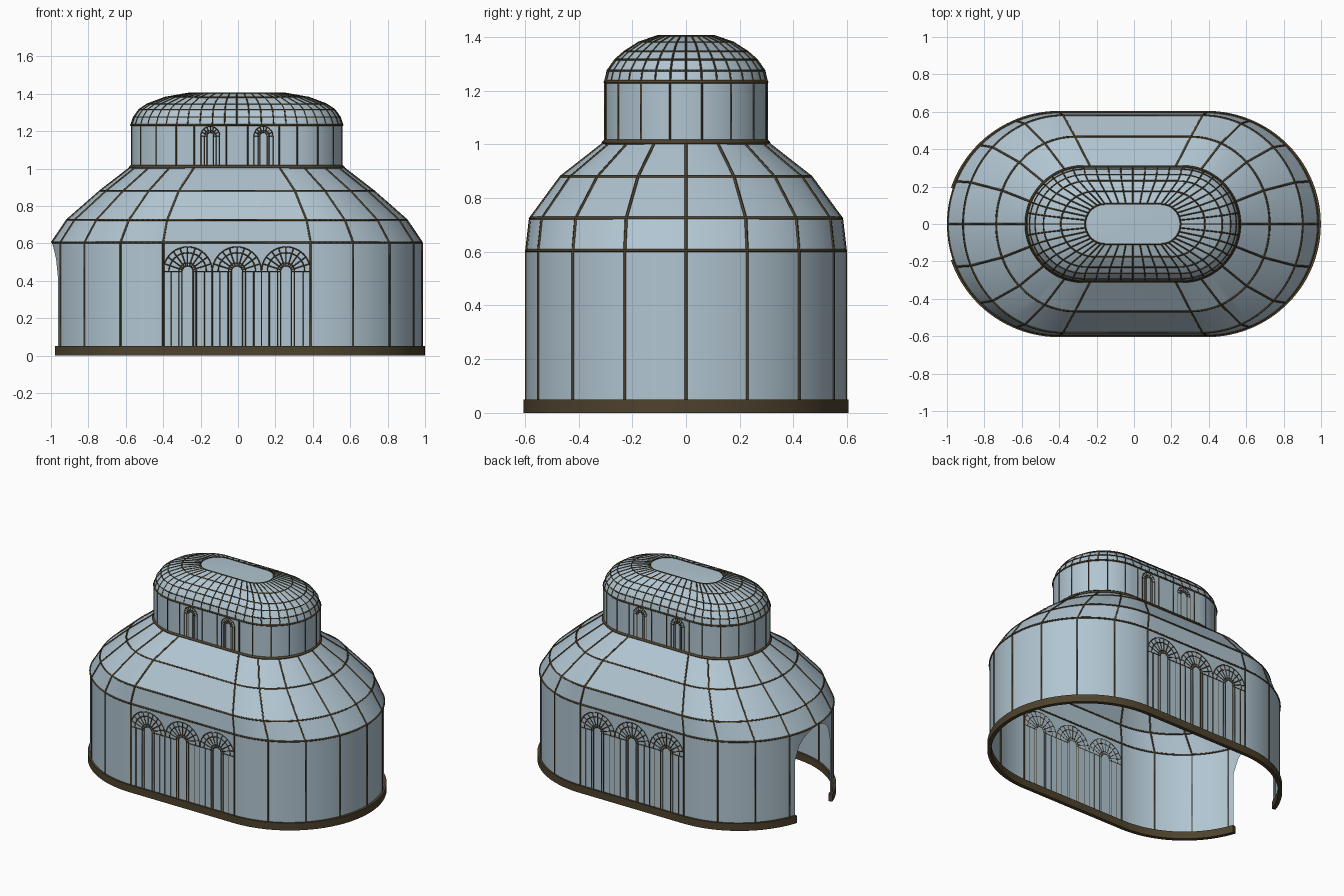
import bpy, bmesh
from math import sin, cos, pi, sqrt

cube = bpy.data.objects.get("Cube")
if cube:
    bpy.data.objects.remove(cube, do_unlink=True)

CX = -0.006          # middle of the plan
DOOR = 0.19          # half width of the end doorway
SPRING = 0.41        # height where the doorway arch begins
ARC = 58             # segments per rounded end


def material(name, rgb):
    m = bpy.data.materials.new(name)
    m.use_nodes = True
    m.diffuse_color = (*rgb, 1)
    bsdf = m.node_tree.nodes["Principled BSDF"]
    bsdf.inputs["Base Color"].default_value = (*rgb, 1)
    bsdf.inputs["Roughness"].default_value = 0.6
    return m


GLASS = material("pale blue glass", (0.44, 0.56, 0.64))
BRONZE = material("dark bronze", (0.075, 0.055, 0.026))


# A level is (height, half straight length, end radius in x, end radius in y)
def end_point(level, side, a):
    z, length, rx, ry = level
    return (CX + side * (length + rx * cos(a)), ry * sin(a), z)


def flat_point(level, side, f):
    z, length, rx, ry = level
    return (CX + length * f, side * ry, z)


def ring(level, n=ARC):
    steps = [-pi / 2 + pi * i / n for i in range(n + 1)]
    return ([end_point(level, 1, a) for a in steps]
            + [end_point(level, -1, -a) for a in steps])


def in_doorway(p, q):
    return p[0] < 0 and q[0] < 0 and abs(p[1] + q[1]) / 2 < DOOR


def arch_height(y):
    return SPRING + sqrt(max(0, DOOR ** 2 - y ** 2))


def loft(name, levels, mat, doorway=None, cap=False):
    """Skin rounded rings; the doorway is either skipped or arched over."""
    bm = bmesh.new()
    rings = [ring(lv) for lv in levels]
    for low, high in zip(rings, rings[1:]):
        for i in range(len(low)):
            j = (i + 1) % len(low)
            quad = [low[i], low[j], high[j], high[i]]
            if doorway and in_doorway(low[i], low[j]):
                if doorway == "skip":
                    continue
                quad = [(x, y, max(z, arch_height(y))) for x, y, z in quad]
            bm.faces.new([bm.verts.new(p) for p in quad])
    if cap:
        bm.faces.new([bm.verts.new(p) for p in rings[-1]])
    bmesh.ops.remove_doubles(bm, verts=bm.verts, dist=0.0001)
    if doorway == "skip":
        bmesh.ops.holes_fill(bm, edges=[e for e in bm.edges if e.is_boundary], sides=4)
    bmesh.ops.recalc_face_normals(bm, faces=bm.faces)
    me = bpy.data.meshes.new(name)
    bm.to_mesh(me)
    bm.free()
    me.materials.append(mat)
    ob = bpy.data.objects.new(name, me)
    bpy.context.collection.objects.link(ob)
    activate(ob)
    bpy.ops.object.shade_smooth_by_angle(angle=0.2)
    return ob


def activate(ob):
    bpy.ops.object.select_all(action='DESELECT')
    ob.select_set(True)
    bpy.context.view_layer.objects.active = ob


def bars(name, paths, radius, closed=False):
    """Sweep thin metal bars along paths, joined as one object."""
    cu = bpy.data.curves.new(name, 'CURVE')
    cu.dimensions = '3D'
    cu.bevel_depth = radius
    cu.bevel_resolution = 0
    cu.use_fill_caps = True
    for path in paths:
        sp = cu.splines.new('POLY')
        sp.points.add(len(path) - 1)
        for pt, co in zip(sp.points, path):
            pt.co = (*co, 1)
        sp.use_cyclic_u = closed
    cu.materials.append(BRONZE)
    ob = bpy.data.objects.new(name, cu)
    bpy.context.collection.objects.link(ob)
    activate(ob)
    bpy.ops.object.convert(target='MESH')


def end_ribs(levels, count, offset=0.0, door=False):
    """Ribs climbing the levels around both rounded ends."""
    paths = []
    for side in (1, -1):
        for i in range(count + 1):
            a = -pi / 2 + pi * (i + offset) / count
            if a > pi / 2 + 0.01 or (door and side < 0 and abs(a) < 0.1):
                continue
            paths.append([end_point(lv, side, a) for lv in levels])
    return paths


def flat_ribs(levels, fractions):
    return [[flat_point(lv, s, f) for lv in levels] for s in (1, -1) for f in fractions]


def arched_window(x, y, base, spring, radii, posts, spokes):
    """Fanlight rings, radial spokes and upright posts in one wall plane."""
    def polar(r, a):
        return (x + r * cos(a), y, spring + r * sin(a))
    paths = [[polar(r, pi * i / 20) for i in range(21)] for r in radii]
    paths += [[polar(radii[0], pi * k / spokes), polar(radii[-1], pi * k / spokes)]
              for k in range(spokes + 1)]
    paths += [[(x + s * p, y, base), (x + s * p, y, spring)] for p in posts for s in (1, -1)]
    return paths


# Profiles of the three storeys
wall = [(0, 0.394, 0.594, 0.594), (0.605, 0.394, 0.594, 0.594)]
roof = [wall[1], (0.725, 0.372, 0.535, 0.58), (0.88, 0.31, 0.42, 0.466), (1.005, 0.228, 0.34, 0.306)]
drum = [(1.0, 0.264, 0.302, 0.302), (1.233, 0.264, 0.302, 0.302)]
dome = [drum[1], (1.275, 0.26, 0.292, 0.292), (1.315, 0.255, 0.268, 0.264),
        (1.345, 0.24, 0.238, 0.23), (1.38, 0.2, 0.185, 0.175), (1.403, 0.15, 0.105, 0.107)]

# Glass shells
loft("wall_glass", wall, GLASS, doorway="arch")
loft("roof_glass", roof, GLASS)
loft("drum_glass", drum, GLASS)
loft("dome_glass", dome, GLASS, cap=True)

# Base kerb, a box section broken at the doorway
kerb = [(z, 0.394, r + 0.006, r) for z, r in
        ((0, 0.58), (0, 0.605), (0.05, 0.605), (0.05, 0.58), (0, 0.58))]
loft("base_kerb", kerb, BRONZE, doorway="skip")

# Main frame
bars("wall_ribs", end_ribs(wall, 8, door=True), 0.006)
bars("roof_ribs", end_ribs(roof, 8), 0.006)
bars("roof_rails", [ring(lv) for lv in roof[:-1]], 0.006, closed=True)
bars("drum_foot_rail", [ring((1.008, 0.264, 0.304, 0.304))], 0.01, closed=True)

# Upper frame
bars("drum_ribs", end_ribs(drum, 8, 0.5) + flat_ribs(drum, (-0.86, -0.22, 0.22, 0.86)), 0.004)
bars("drum_top_rail", [ring(drum[1])], 0.006, closed=True)
bars("dome_ribs", end_ribs(dome, 16) + flat_ribs(dome, [i / 4 for i in range(-3, 4)]), 0.0035)
bars("dome_rails", [ring(lv) for lv in dome[1:]], 0.004, closed=True)

# Arched windows on both long sides
wall_windows, drum_windows = [], []
for side in (-1, 1):
    for k in (-1, 0, 1):
        wall_windows += arched_window(CX + k * 0.263, side * 0.595, 0.05, 0.45,
                                      (0.03, 0.046, 0.1, 0.131), (0.03, 0.046, 0.09, 0.131), 10)
    for k in (-1, 1):
        drum_windows += arched_window(CX + k * 0.142, side * 0.303, 1.01, 1.175,
                                      (0.018, 0.03, 0.05), (0.018, 0.03, 0.05), 8)
bars("wall_windows", wall_windows, 0.003)
bars("drum_windows", drum_windows, 0.0025)
